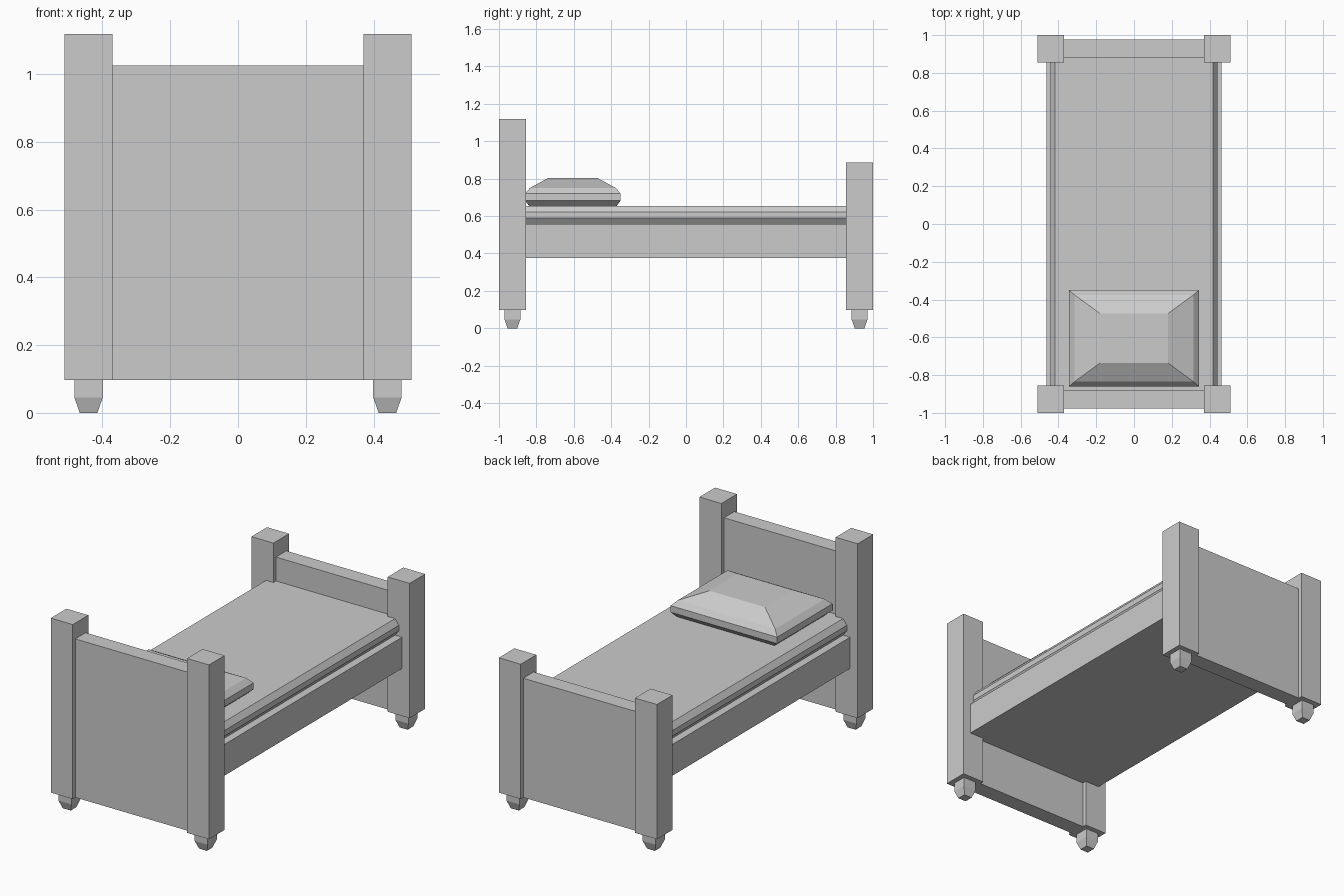
import bpy, bmesh

if "Cube" in bpy.data.objects:
    bpy.data.objects.remove(bpy.data.objects["Cube"])

grey = bpy.data.materials.new("light grey")
grey.diffuse_color = (0.6, 0.6, 0.6, 1)
grey.use_nodes = True
grey.node_tree.nodes["Principled BSDF"].inputs["Base Color"].default_value = grey.diffuse_color


def loft(name, rings):
    """Stack rectangular rings (x0, x1, y0, y1, z) from bottom to top, capped."""
    bm = bmesh.new()
    loops = []
    for x0, x1, y0, y1, z in rings:
        loops.append([bm.verts.new(c) for c in
                      ((x0, y0, z), (x1, y0, z), (x1, y1, z), (x0, y1, z))])
    bm.faces.new(loops[0][::-1])
    bm.faces.new(loops[-1])
    for a, b in zip(loops, loops[1:]):
        for i in range(4):
            j = (i + 1) % 4
            bm.faces.new((a[i], a[j], b[j], b[i]))
    bmesh.ops.recalc_face_normals(bm, faces=bm.faces)
    mesh = bpy.data.meshes.new(name)
    bm.to_mesh(mesh)
    bm.free()
    mesh.materials.append(grey)
    obj = bpy.data.objects.new(name, mesh)
    bpy.context.collection.objects.link(obj)
    return obj


def box(name, x0, x1, y0, y1, z0, z1):
    return loft(name, [(x0, x1, y0, y1, z0), (x0, x1, y0, y1, z1)])


def around(cx, cy, hx, hy, z):
    return (cx - hx, cx + hx, cy - hy, cy + hy, z)


# Posts with tapered feet, and the end boards between them
PX, PY, PH = 0.441, 0.928, 0.071
for end, sy, post_top, board_top in (("head", -1, 1.118, 1.025),
                                     ("foot", 1, 0.886, 0.795)):
    for side, sx in (("left", -1), ("right", 1)):
        x, y = sx * PX, sy * PY
        loft(f"{end}_post_{side}", [around(x, y, PH, 0.072, 0.097),
                                    around(x, y, PH, 0.072, post_top)])
        loft(f"{end}_leg_{side}", [around(x, y, 0.026, 0.026, 0),
                                   around(x, y, 0.042, 0.042, 0.046),
                                   around(x, y, 0.042, 0.042, 0.097)])
    loft(f"{end}board", [around(0, sy * PY, 0.372, 0.048, 0.097),
                         around(0, sy * PY, 0.372, 0.048, board_top)])

# Bed frame
box("bed_frame", -0.463, 0.463, -0.882, 0.882, 0.375, 0.558)

# Mattress with bevelled long sides
loft("mattress", [(-w, w, -0.882, 0.882, z) for w, z in
                  ((0.418, 0.558), (0.442, 0.59), (0.442, 0.622), (0.418, 0.655))])

# Pillow
loft("pillow", [around(0, -0.605, hx, hy, z) for hx, hy, z in
                ((0.315, 0.235, 0.655), (0.345, 0.255, 0.682),
                 (0.345, 0.255, 0.72), (0.315, 0.23, 0.75),
                 (0.18, 0.131, 0.804))])
